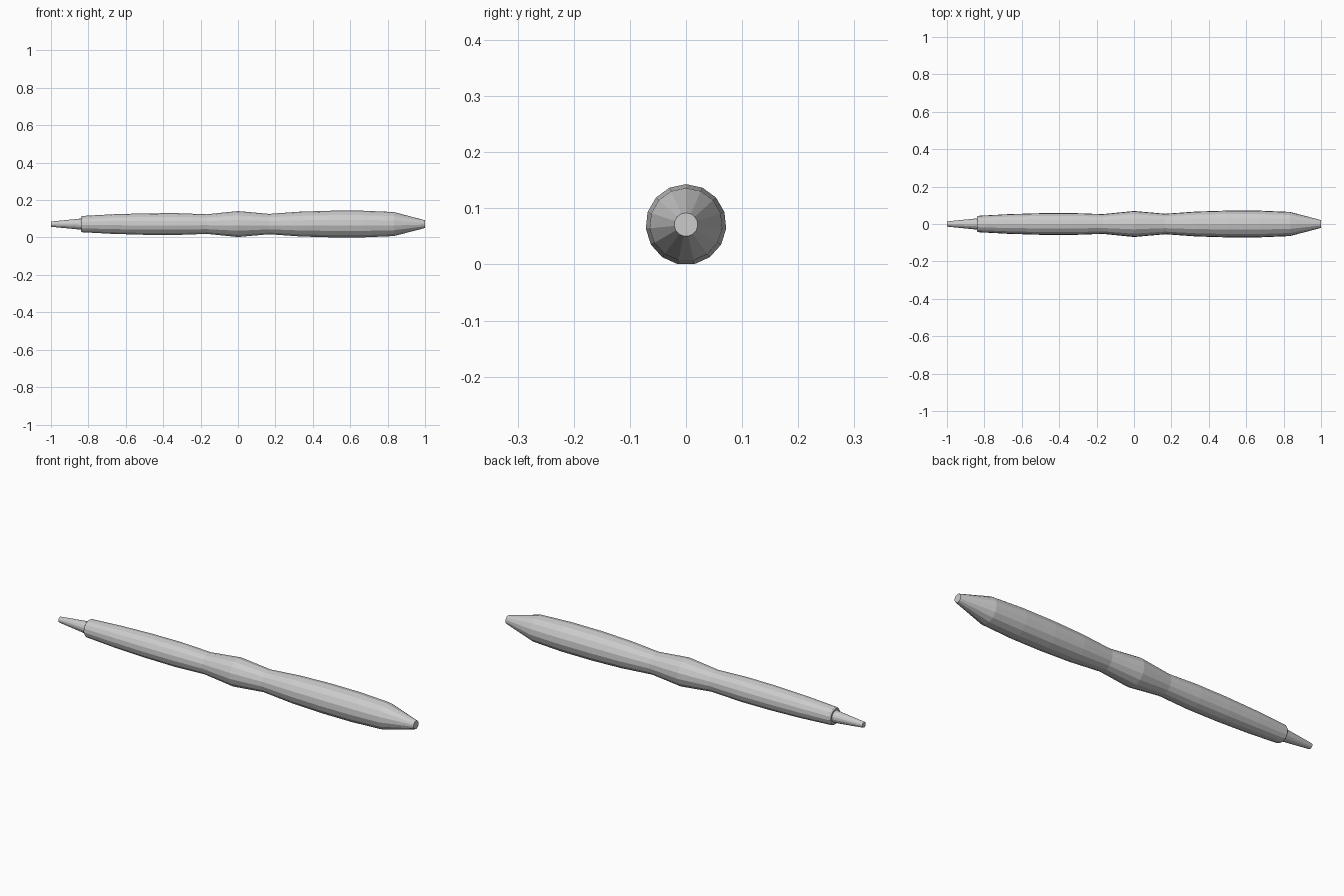
import bpy, bmesh
from math import sin, cos, tau

cube = bpy.data.objects.get("Cube")
if cube:
    bpy.data.objects.remove(cube)

SIDES = 15
AXIS_Z = 0.071

grey = bpy.data.materials.new("light grey")
grey.use_nodes = True
colour = (0.6, 0.6, 0.6, 1)
grey.diffuse_color = colour
grey.node_tree.nodes["Principled BSDF"].inputs["Base Color"].default_value = colour


def turned_part(name, profile):
    """Lathe (x, radius) pairs around the long axis, with closed ends."""
    bm = bmesh.new()
    rings = []
    for x, r in profile:
        angles = [tau * i / SIDES for i in range(SIDES)]
        rings.append([bm.verts.new((x, r * sin(a), AXIS_Z + r * cos(a))) for a in angles])
    for a, b in zip(rings, rings[1:]):
        for i in range(SIDES):
            j = (i + 1) % SIDES
            bm.faces.new((a[i], a[j], b[j], b[i]))
    bm.faces.new(rings[0])
    bm.faces.new(rings[-1])
    bmesh.ops.recalc_face_normals(bm, faces=bm.faces)
    mesh = bpy.data.meshes.new(name)
    bm.to_mesh(mesh)
    bm.free()
    mesh.materials.append(grey)
    obj = bpy.data.objects.new(name, mesh)
    bpy.context.collection.objects.link(obj)
    return obj


# Barrel: collar, front grip, waist, swollen middle, rear grip, tapered end
turned_part("barrel", [
    (-0.84, 0.039), (-0.833, 0.044), (-0.667, 0.053), (-0.5, 0.058),
    (-0.333, 0.059), (-0.167, 0.053), (0, 0.07), (0.167, 0.055),
    (0.333, 0.067), (0.5, 0.072), (0.667, 0.072), (0.833, 0.065), (1, 0.021),
])

# Slim writing tip set into the collar
turned_part("tip", [(-1, 0.014), (-0.83, 0.031)])
